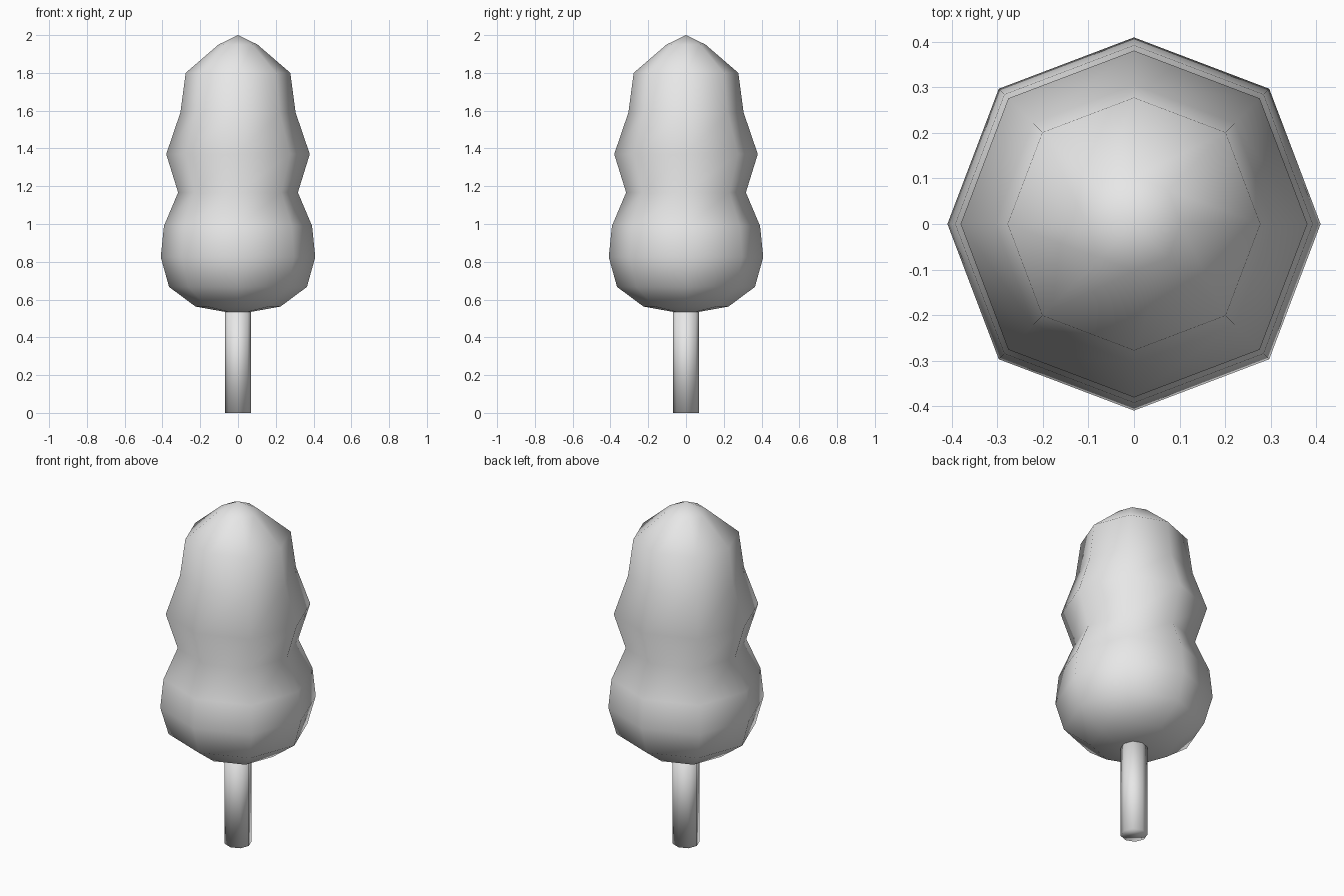
import bpy
import bmesh
from math import cos, sin, pi

cube = bpy.data.objects.get("Cube")
if cube:
    bpy.data.objects.remove(cube, do_unlink=True)

SIDES = 8
DIAGONAL = 1.025  # corners between the axes sit slightly further out

grey = bpy.data.materials.new("light grey")
grey.use_nodes = True
grey.diffuse_color = (0.8, 0.8, 0.8, 1)
grey.node_tree.nodes["Principled BSDF"].inputs["Base Color"].default_value = grey.diffuse_color


def lathe(name, profile):
    """Smooth eight-sided solid from (radius, height) pairs, bottom to top."""
    bm = bmesh.new()
    rings = []
    for radius, z in profile:
        if radius == 0:
            rings.append([bm.verts.new((0, 0, z))] * SIDES)
            continue
        ring = []
        for i in range(SIDES):
            a = 2 * pi * i / SIDES
            r = radius * (DIAGONAL if i % 2 else 1)
            ring.append(bm.verts.new((r * cos(a), r * sin(a), z)))
        rings.append(ring)
    for low, high in zip(rings, rings[1:]):
        for i in range(SIDES):
            j = (i + 1) % SIDES
            corners = dict.fromkeys((low[i], low[j], high[j], high[i]))
            bm.faces.new(list(corners))
    # Close any open end
    for ring in (rings[0], rings[-1]):
        if ring[0] is not ring[1]:
            bm.faces.new(ring)
    bmesh.ops.recalc_face_normals(bm, faces=bm.faces)
    for face in bm.faces:
        face.smooth = True
    mesh = bpy.data.meshes.new(name)
    bm.to_mesh(mesh)
    bm.free()
    mesh.materials.append(grey)
    obj = bpy.data.objects.new(name, mesh)
    bpy.context.collection.objects.link(obj)
    return obj


# Trunk, reaching a little way into the crown
lathe("trunk", [(0.07, 0), (0.07, 0.56)])

# Crown: wide lower bulge, waist, upper bulge and pointed top
lathe("crown", [
    (0.07, 0.535), (0.225, 0.563), (0.365, 0.667), (0.409, 0.825),
    (0.392, 0.99), (0.317, 1.167), (0.38, 1.37), (0.305, 1.59),
    (0.277, 1.8), (0.103, 1.95), (0, 2.0),
])
